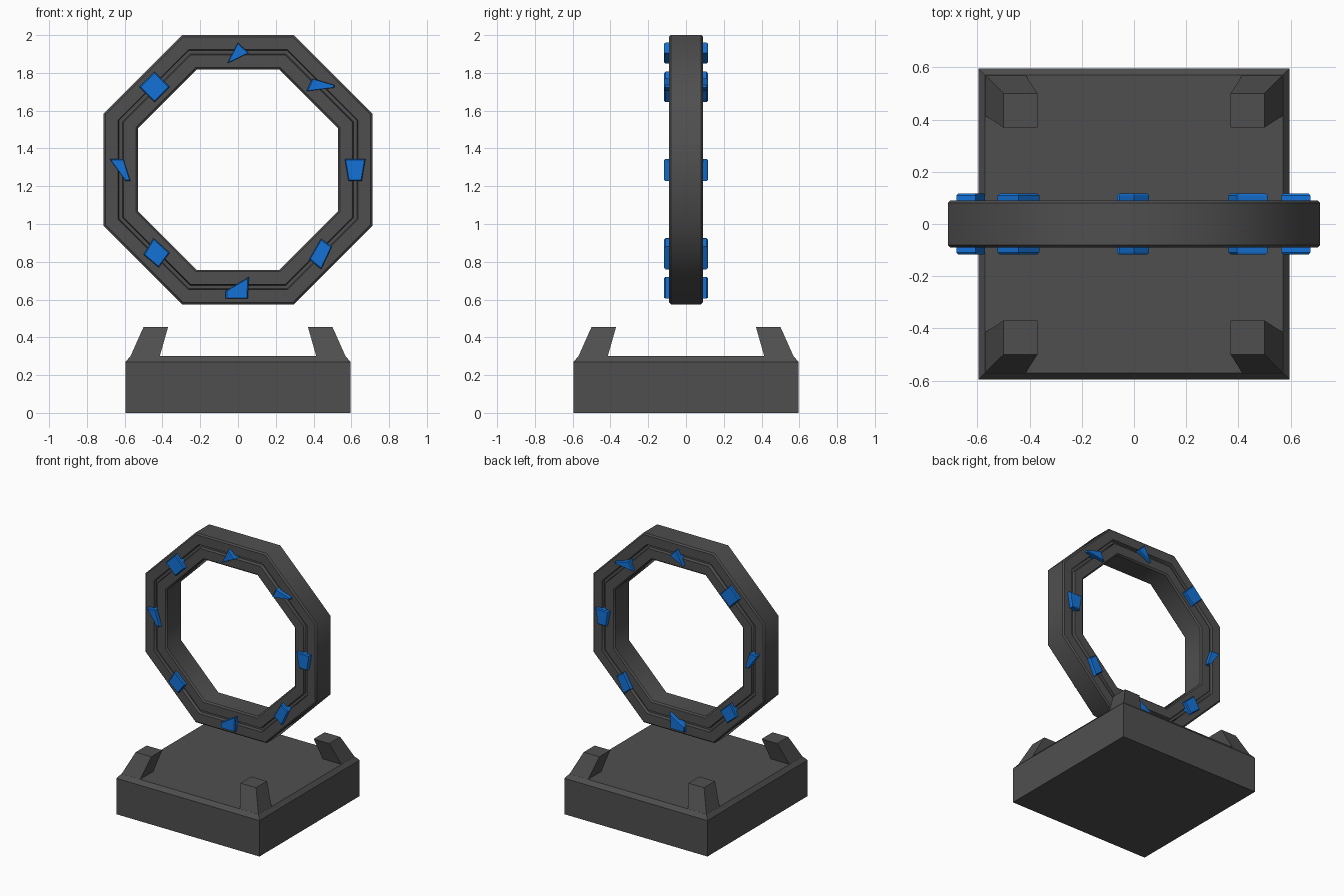
import bpy
import bmesh
from math import cos, sin, pi

cube = bpy.data.objects.get("Cube")
if cube:
    bpy.data.objects.remove(cube, do_unlink=True)


def make_material(name, colour):
    mat = bpy.data.materials.new(name)
    mat.use_nodes = True
    mat.diffuse_color = colour
    mat.node_tree.nodes["Principled BSDF"].inputs["Base Color"].default_value = colour
    return mat


def make_object(name, bm, mat):
    bmesh.ops.recalc_face_normals(bm, faces=bm.faces)
    mesh = bpy.data.meshes.new(name)
    bm.to_mesh(mesh)
    bm.free()
    mesh.materials.append(mat)
    obj = bpy.data.objects.new(name, mesh)
    bpy.context.collection.objects.link(obj)
    return obj


def loft(name, loops, mat):
    """Skin a stack of matching loops and cap both ends."""
    bm = bmesh.new()
    rows = [[bm.verts.new(p) for p in loop] for loop in loops]
    n = len(rows[0])
    for a, b in zip(rows, rows[1:]):
        for i in range(n):
            j = (i + 1) % n
            bm.faces.new((a[i], a[j], b[j], b[i]))
    bm.faces.new(rows[0][::-1])
    bm.faces.new(rows[-1])
    return make_object(name, bm, mat)


def rectangle(x0, x1, y0, y1, z):
    return [(x0, y0, z), (x1, y0, z), (x1, y1, z), (x0, y1, z)]


stone = make_material("dark grey stone", (0.078, 0.078, 0.078, 1))
crystal = make_material("blue crystal", (0.007, 0.17, 0.68, 1))

# Square base with a chamfered top edge
loft("base", [rectangle(-r, r, -r, r, z)
              for r, z in ((0.595, 0), (0.595, 0.27), (0.57, 0.3))], stone)

# Four claws leaning inward from the base corners
for side, sx in (("left", 1), ("right", -1)):
    for end, sy in (("front", -1), ("back", 1)):
        loft(f"{end}_{side}_claw",
             [rectangle(sx * a, sx * b, sy * a, sy * b, z)
              for a, b, z in ((0.415, 0.57, 0.298), (0.37, 0.5, 0.455))], stone)

# Octagonal ring: half profile (apothem, depth), mirrored front to back
CENTRE = 1.2875
half = [(0.53, 0.08), (0.54, 0.09), (0.607, 0.09), (0.612, 0.068),
        (0.63, 0.068), (0.635, 0.09), (0.7025, 0.09), (0.7125, 0.08)]
profile = half + [(r, -y) for r, y in reversed(half)]
bm = bmesh.new()
rows = []
for k in range(8):
    angle = (k + 0.5) * pi / 4
    rows.append([bm.verts.new((r / cos(pi / 8) * cos(angle), y,
                               CENTRE + r / cos(pi / 8) * sin(angle)))
                 for r, y in profile])
count = len(profile)
for k in range(8):
    a, b = rows[k], rows[(k + 1) % 8]
    for i in range(count):
        j = (i + 1) % count
        face = bm.faces.new((a[i], a[j], b[j], b[i]))
        face.smooth = True
        # Keep the lengthwise edges crisp, blend around the ring
        bm.edges.get((a[i], b[i])).smooth = False
make_object("ring", bm, stone)

# Irregular crystals set through the ring, outlines as (x, z)
gems = {
    "top": [(0, 1.96), (0.057, 1.905), (-0.057, 1.85)],
    "upper_left": [(0.394, 1.77), (0.512, 1.735), (0.512, 1.722), (0.362, 1.703)],
    "left": [(0.565, 1.345), (0.675, 1.345), (0.655, 1.228), (0.585, 1.228)],
    "lower_left": [(0.44, 0.922), (0.497, 0.88), (0.44, 0.76), (0.377, 0.812)],
    "bottom": [(-0.065, 0.645), (-0.065, 0.605), (0.052, 0.605), (0.058, 0.72)],
    "lower_right": [(-0.447, 0.925), (-0.362, 0.847), (-0.42, 0.77), (-0.5, 0.837)],
    "right": [(-0.68, 1.345), (-0.607, 1.345), (-0.57, 1.228), (-0.595, 1.228)],
    "upper_right": [(-0.442, 1.807), (-0.362, 1.725), (-0.442, 1.645), (-0.522, 1.725)],
}
for name, outline in gems.items():
    cx = sum(p[0] for p in outline) / len(outline)
    cz = sum(p[1] for p in outline) / len(outline)
    loft(f"{name}_crystal",
         [[(cx + (x - cx) * s, y, cz + (z - cz) * s) for x, z in outline]
          for s, y in ((0.9, -0.116), (1, -0.109), (1, 0.109), (0.9, 0.116))],
         crystal)
